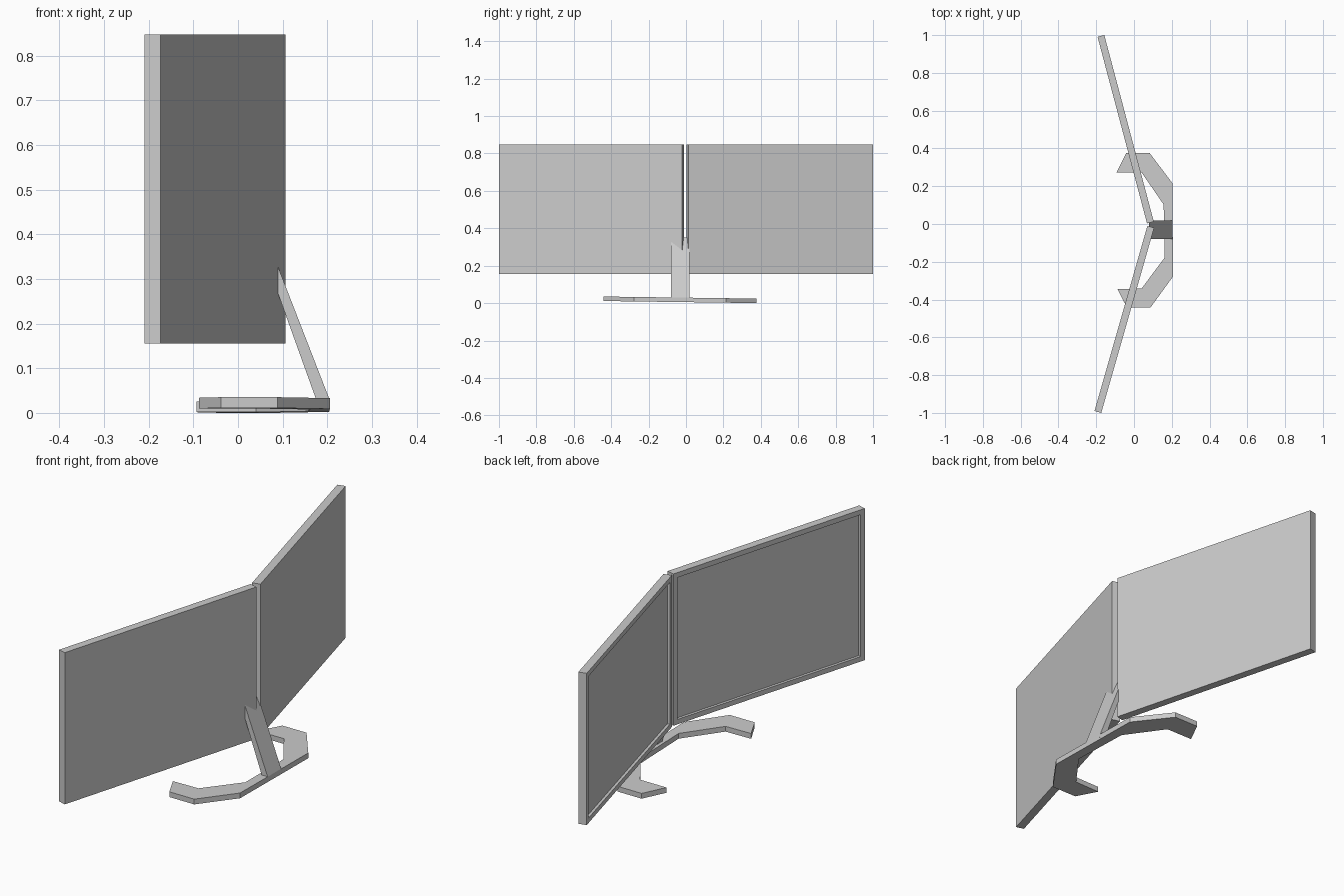
import bpy, bmesh
from mathutils import Vector

if "Cube" in bpy.data.objects:
    bpy.data.objects.remove(bpy.data.objects["Cube"])


def prism(bm, pts, offset):
    """Extrude a closed outline by an offset vector; returns all faces."""
    face = bm.faces.new([bm.verts.new(p) for p in pts])
    res = bmesh.ops.extrude_face_region(bm, geom=[face], use_keep_orig=True)
    verts = [v for v in res["geom"] if isinstance(v, bmesh.types.BMVert)]
    bmesh.ops.translate(bm, verts=verts, vec=offset)
    bmesh.ops.recalc_face_normals(bm, faces=bm.faces[:])


def finish(bm, name):
    mesh = bpy.data.meshes.new(name)
    bm.to_mesh(mesh)
    bm.free()
    obj = bpy.data.objects.new(name, mesh)
    bpy.context.collection.objects.link(obj)
    return obj


def monitor(name, inner, outer, thick=0.037, z0=0.155, z1=0.847):
    """Flat monitor from inner to outer front edge, screen recessed on -x side."""
    a, b = Vector((*inner, z0)), Vector((*outer, z0))
    d = (b - a).normalized()
    n = Vector((d.y, -d.x, 0))
    if n.x < 0:
        n = -n
    bm = bmesh.new()
    prism(bm, [a, b, b + n * thick, a + n * thick], Vector((0, 0, z1 - z0)))
    screen = min(bm.faces, key=lambda f: f.normal.dot(n))
    bmesh.ops.inset_region(bm, faces=[screen], thickness=0.032)
    # straight-walled screen recess
    bmesh.ops.inset_region(bm, faces=[screen], thickness=0.0005)
    bmesh.ops.translate(bm, verts=screen.verts[:], vec=n * 0.012)
    return finish(bm, name)


# Two angled monitors
monitor("left_monitor", (0.069, 0.003), (-0.193, 0.991))
monitor("right_monitor", (0.071, -0.010), (-0.209, -0.990))

# C-shaped base, very slightly tilted along y
outline = [(-.093, .273), (-.04, .377), (.082, .377), (.204, .215),
           (.206, -.279), (.088, -.441), (-.038, -.441), (-.087, -.345),
           (.04, -.342), (.162, -.178), (.157, .103), (.04, .273)]
bm = bmesh.new()
prism(bm, [(x, y, .0052 - .0136 * y) for x, y in outline], Vector((0, 0, .024)))
finish(bm, "base")

# Leaning post from the base to behind the monitors
side = [(.205, .03), (.205, .015), (.175, .015), (.175, .03),
        (.08, .294), (.08, .352)]
bm = bmesh.new()
prism(bm, [(x, -.079, z) for x, z in side], Vector((0, .097, 0)))
finish(bm, "post")
